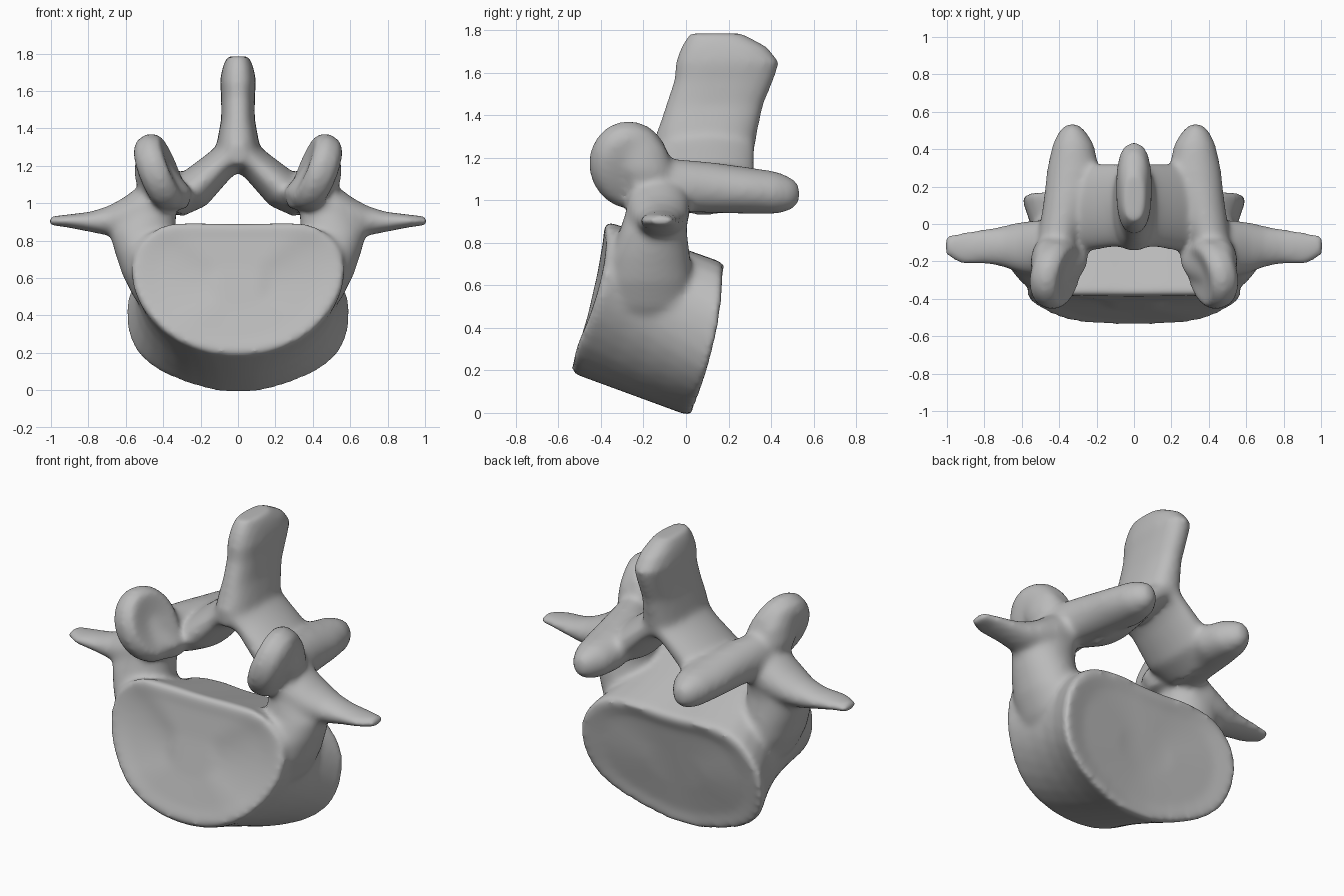
import bpy, bmesh, math
from mathutils import Vector

if "Cube" in bpy.data.objects:
    bpy.data.objects.remove(bpy.data.objects["Cube"], do_unlink=True)

bone = bpy.data.materials.new("bone_grey")
bone.use_nodes = True
COLOUR = (0.5, 0.5, 0.5, 1)
bone.diffuse_color = COLOUR
bone.node_tree.nodes["Principled BSDF"].inputs["Base Color"].default_value = COLOUR

X, Y, Z = Vector((1, 0, 0)), Vector((0, 1, 0)), Vector((0, 0, 1))
parts = []


def skin_rings(name, rings):
    """Closed shell through a list of equal rings of points."""
    bm = bmesh.new()
    loops = [[bm.verts.new(p) for p in ring] for ring in rings]
    n = len(loops[0])
    for a, b in zip(loops, loops[1:]):
        for i in range(n):
            j = (i + 1) % n
            bm.faces.new((a[i], a[j], b[j], b[i]))
    for end in (loops[0], loops[-1]):
        bm.faces.new(end)
    bmesh.ops.triangulate(bm, faces=[f for f in bm.faces if len(f.verts) > 4])
    bmesh.ops.recalc_face_normals(bm, faces=bm.faces)
    mesh = bpy.data.meshes.new(name)
    bm.to_mesh(mesh)
    bm.free()
    obj = bpy.data.objects.new(name, mesh)
    bpy.context.collection.objects.link(obj)
    parts.append(obj)


def limb(name, u, v, sections, power=1.0, sides=24):
    """Loft of ellipses (centre x, y, z, radius along u, radius along v).
    A power below 1 makes the ellipses squarer."""
    rings = []
    for x, y, z, ru, rv in sections:
        ring = []
        for i in range(sides):
            c, s = [math.copysign(abs(k) ** power, k) for k in
                    (math.cos(math.tau * i / sides), math.sin(math.tau * i / sides))]
            ring.append(Vector((x, y, z)) + u * ru * c + v * rv * s)
        rings.append(ring)
    skin_rings(name, rings)


def pair(name, u, v, sections):
    """The same limb on both sides."""
    limb("left_" + name, u, v, sections)
    flip = Vector((-1, 1, 1))
    limb("right_" + name, u * flip, v * flip,
         [(-s[0], *s[1:]) for s in sections])


# Body: D-shaped front endplate lofted to a kidney-shaped rear endplate
front = [(0, .185), (.2, .21), (.38, .295), (.51, .43), (.575, .57),
         (.58, .7), (.52, .83), (.38, .905), (.2, .905), (0, .9)]
rear = [(0, -.02), (.12, -.015), (.3, .035), (.46, .105), (.575, .215),
        (.615, .38), (.59, .53), (.47, .67), (.28, .71), (0, .69)]


def body_ring(t, size=1.0, shift=0.0):
    half = []
    for (xf, zf), (xr, zr) in zip(front, rear):
        bend = .22 * max(0, xf - .38)
        p = Vector((xf, -.545 + (zf - .19) * .23 + bend, zf))
        q = Vector((xr, .035 + .4 * zr - .27 * zr * zr, zr))
        p = p.lerp(q, t)
        p.x *= 1 - .1 * math.sin(math.pi * t)
        centre = Vector((0, -.46, .55)).lerp(Vector((0, .14, .34)), t)
        half.append(centre + (p - centre) * size + Y * shift)
    ring = half + [Vector((-p.x, p.y, p.z)) for p in half[-2:0:-1]]
    # Cut the corners once for a rounder outline
    return [a.lerp(b, f) for a, b in zip(ring, ring[1:] + ring[:1])
            for f in (.25, .75)]


skin_rings("vertebral_body",
           [body_ring(0, .3, .02), body_ring(0, .75, .012), body_ring(0, .965)]
           + [body_ring(t) for t in (.035, .12, .3, .5, .7, .88, .965)]
           + [body_ring(1, .965), body_ring(1, .75, -.025), body_ring(1, .3, -.04)])

# Pedicles rising from the body and widening into it
pair("pedicle", X, Y, [(.36, -.16, .3, .05, .12), (.44, -.17, .5, .12, .2),
                       (.47, -.175, .62, .15, .205), (.49, -.17, .74, .17, .19),
                       (.51, -.155, .85, .18, .16), (.485, -.135, .96, .155, .145),
                       (.45, -.13, 1.07, .1, .13)])

# Thin side wings
pair("transverse_process", Y, Z,
     [(.42, -.13, .99, .15, .15), (.53, -.13, .955, .15, .135),
      (.62, -.125, .925, .135, .1), (.7, -.12, .905, .11, .078),
      (.79, -.12, .9, .095, .055), (.92, -.13, .905, .088, .034),
      (1.01, -.115, .905, .055, .024)])

# Ear-like upper joints, leaning outward, with a shallow inner hollow
lean = Vector((.36, 0, .93)).normalized()
fore = Vector((.2, -1, 0)).normalized()
across = lean.cross(fore).normalized()
ear_centre = Vector((.42, -.265, 1.165))
pair("superior_articular_process", lean, fore,
     [(*(ear_centre + across * d), r * 1.12, r)
      for d, r in ((-.065, .05), (-.075, .12), (-.08, .16), (-.025, .195),
                   (.045, .185), (.08, .15), (.095, .09))])

# Columns filling in behind the upper joints
pair("articular_pillar", X, Y,
     [(.36, -.16, .97, .09, .1), (.385, -.18, 1.06, .145, .14),
      (.43, -.2, 1.14, .125, .15), (.465, -.23, 1.24, .085, .14),
      (.475, -.25, 1.32, .06, .1)])

# Lower joints reaching backward
pair("inferior_articular_process", X, Z,
     [(.43, -.25, 1.08, .1, .11), (.4, -.05, 1.07, .11, .125),
      (.36, .12, 1.06, .125, .12), (.325, .3, 1.045, .14, .11),
      (.325, .43, 1.035, .11, .1), (.33, .5, 1.03, .07, .075),
      (.33, .535, 1.03, .03, .04)])

# Sloping roof plates of the arch
slope = Vector((.65, 0, .76))
pair("lamina", Y, slope,
     [(-.03, .09, 1.31, .24, .09), (.1, .1, 1.2, .225, .09),
      (.24, .09, 1.07, .235, .11), (.36, .08, .995, .2, .09)])

# Tall central spine with a blunt back
limb("spinous_process", X, Y,
     [(0, .08, 1.2, .06, .22), (0, .09, 1.26, .12, .235),
      (0, .105, 1.34, .11, .235), (0, .135, 1.45, .09, .23),
      (0, .18, 1.57, .09, .235), (0, .195, 1.65, .097, .245),
      (0, .18, 1.72, .085, .205), (0, .14, 1.785, .06, .125)], power=.8)

# Fuse the parts into one smooth bone
bpy.ops.object.select_all(action="DESELECT")
for part in parts:
    part.select_set(True)
bpy.context.view_layer.objects.active = parts[0]
bpy.ops.object.join()
bone_obj = bpy.context.view_layer.objects.active
bone_obj.name = "vertebra"
bone_obj.data.materials.clear()
bone_obj.data.materials.append(bone)
fuse = bone_obj.modifiers.new("fuse", "REMESH")
fuse.mode = "VOXEL"
fuse.voxel_size = .015
fuse.use_smooth_shade = True
soften = bone_obj.modifiers.new("soften", "SMOOTH")
soften.factor = .5
soften.iterations = 20
